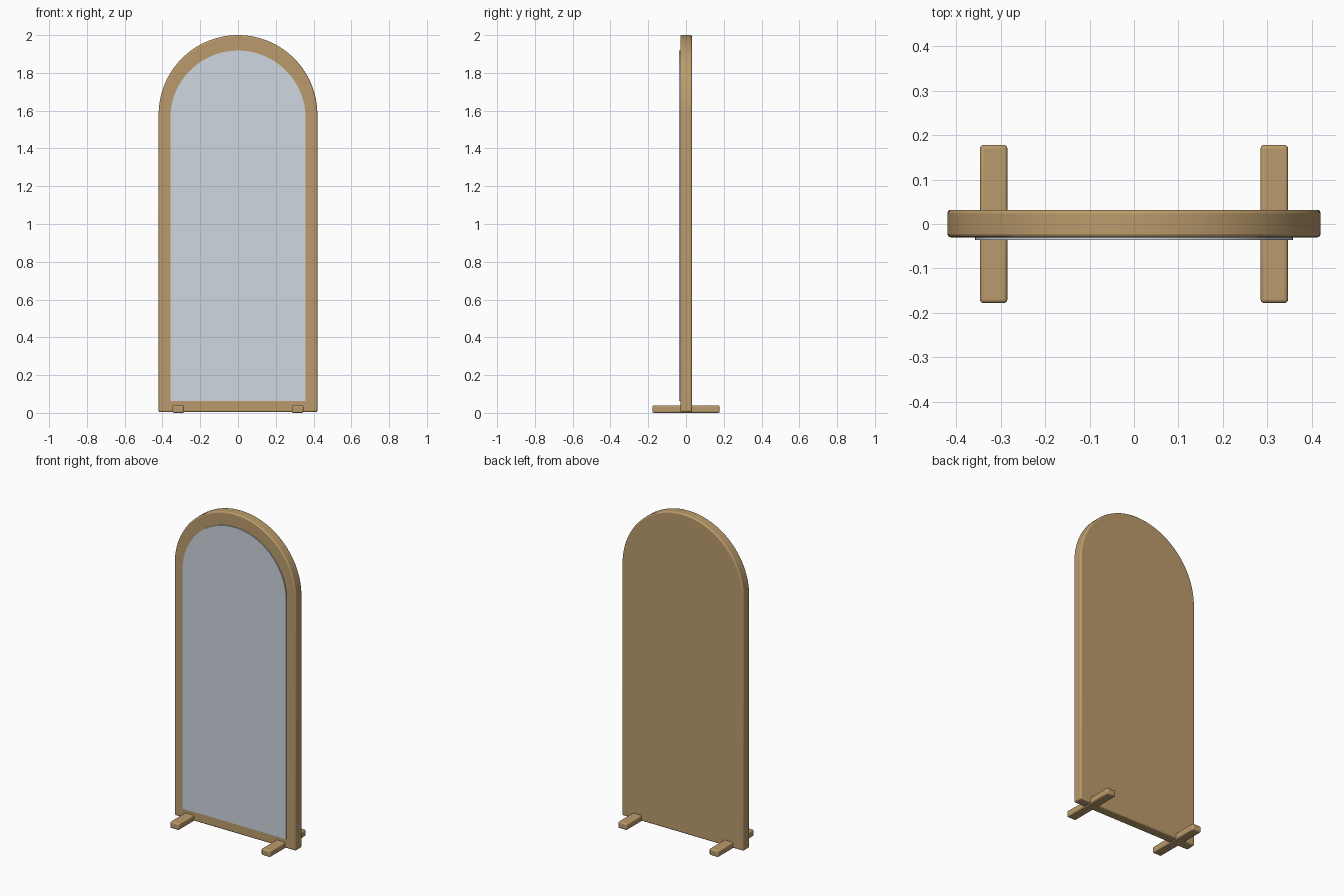
import bpy, bmesh, math

if "Cube" in bpy.data.objects:
    bpy.data.objects.remove(bpy.data.objects["Cube"])


def material(name, rgb):
    m = bpy.data.materials.new(name)
    m.diffuse_color = (*rgb, 1)
    m.use_nodes = True
    m.node_tree.nodes["Principled BSDF"].inputs["Base Color"].default_value = m.diffuse_color
    return m


wood = material("warm oak", (0.50, 0.33, 0.15))
glass = material("silver mirror", (0.62, 0.68, 0.75))


def slab(name, outline, y0, y1, mat, bevel=0.0):
    """Extrude an (x, z) outline from y0 to y1, with optional rounded edges."""
    bm = bmesh.new()
    face = bm.faces.new([bm.verts.new((x, y0, z)) for x, z in outline])
    ext = bmesh.ops.extrude_face_region(bm, geom=[face])
    for v in ext["geom"]:
        if isinstance(v, bmesh.types.BMVert):
            v.co.y = y1
    bmesh.ops.recalc_face_normals(bm, faces=bm.faces[:])
    mesh = bpy.data.meshes.new(name)
    bm.to_mesh(mesh)
    bm.free()
    mesh.materials.append(mat)
    ob = bpy.data.objects.new(name, mesh)
    bpy.context.collection.objects.link(ob)
    if bevel:
        mod = ob.modifiers.new("rounded edges", 'BEVEL')
        mod.width = bevel
        mod.segments = 3
        mod.limit_method = 'ANGLE'
        mod.angle_limit = math.radians(40)
    bpy.ops.object.select_all(action='DESELECT')
    ob.select_set(True)
    bpy.context.view_layer.objects.active = ob
    bpy.ops.object.shade_smooth_by_angle(angle=math.radians(30))
    return ob


def arc(r, zc, n=64):
    return [(r * math.cos(math.pi * i / n), zc + r * math.sin(math.pi * i / n))
            for i in range(n + 1)]


def rect(x0, x1, z0, z1):
    return [(x0, z0), (x1, z0), (x1, z1), (x0, z1)]


# Arched wooden frame with solid back
slab("arched_frame", [(-0.42, 0.004), (0.42, 0.004)] + arc(0.42, 1.58),
     -0.03, 0.032, wood, 0.008)

# Mirror: rectangular lower pane and half-round upper pane
slab("lower_mirror", rect(-0.358, 0.358, 0.064, 1.56), -0.036, -0.028, glass)
slab("upper_mirror", arc(0.358, 1.56), -0.036, -0.028, glass)

# Two crosswise feet
for side, x in (("left", -0.316), ("right", 0.316)):
    slab(side + "_foot", rect(x - 0.031, x + 0.031, 0.0, 0.04),
         -0.178, 0.178, wood, 0.008)
